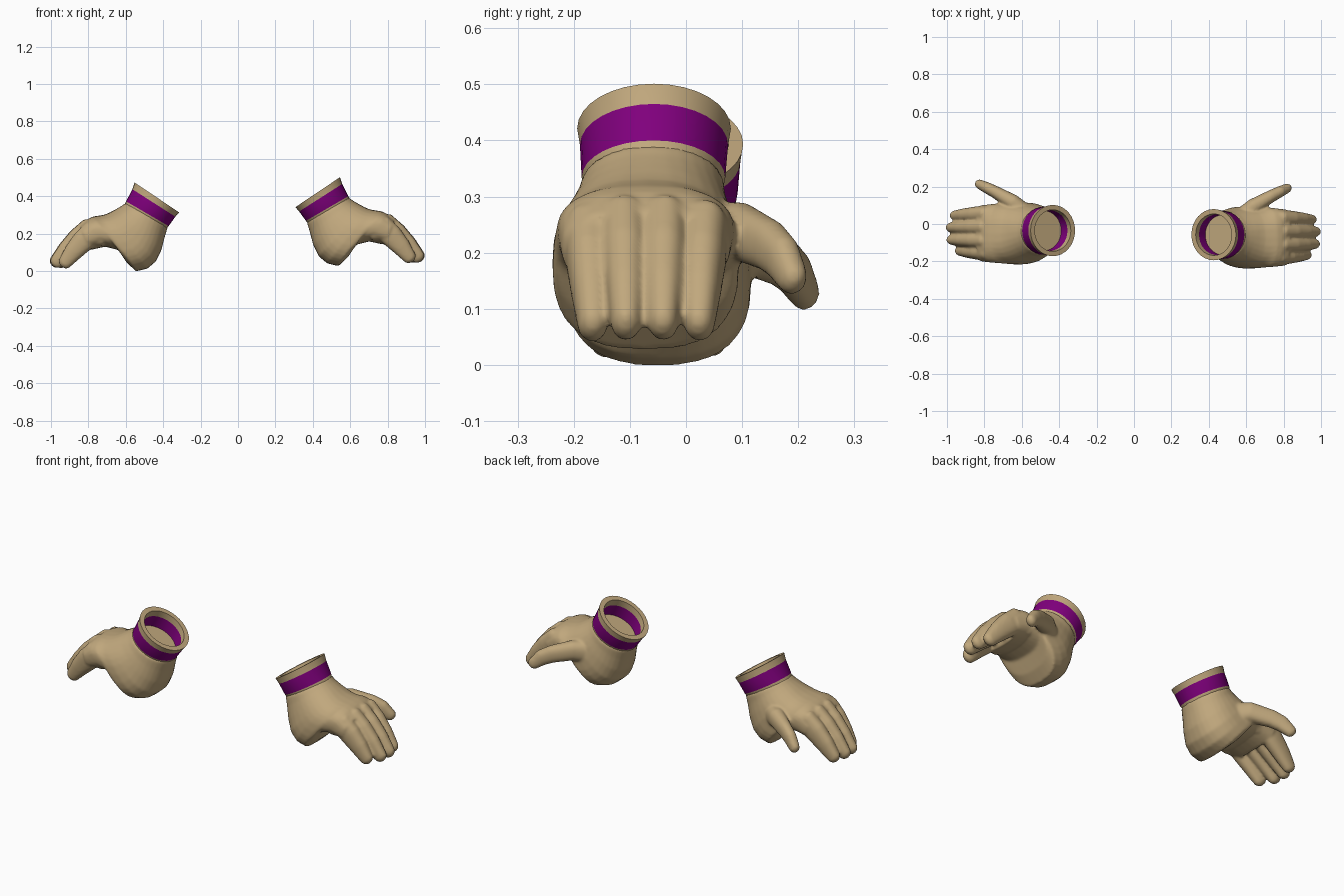
import bpy, bmesh, math
from mathutils import Vector

if "Cube" in bpy.data.objects:
    bpy.data.objects.remove(bpy.data.objects["Cube"])


def material(name, colour):
    m = bpy.data.materials.new(name)
    m.use_nodes = True
    m.diffuse_color = (*colour, 1)
    m.node_tree.nodes["Principled BSDF"].inputs["Base Color"].default_value = (*colour, 1)
    return m


TAN = material("tan_leather", (0.53, 0.39, 0.205))
PURPLE = material("purple_trim", (0.215, 0.0, 0.205))
SIDES = 32


def ring(centre, a, b, power=2.0):
    """Superellipse points around centre, spanned by half-axes a and b."""
    pts = []
    for i in range(SIDES):
        t = 2 * math.pi * i / SIDES
        c, s = math.cos(t), math.sin(t)
        pts.append(centre + a * math.copysign(abs(c) ** (2 / power), c)
                   + b * math.copysign(abs(s) ** (2 / power), s))
    return pts


def section(top, bottom, y, half, power=2.0, scale=1.0):
    """Ring through a top and a bottom point of the side profile (x, z)."""
    p, q = Vector((top[0], y, top[1])), Vector((bottom[0], y, bottom[1]))
    return ring((p + q) / 2, (p - q) / 2 * scale, Vector((0, half * scale, 0)), power)


def loft(bm, rings, cap_start=True):
    """Skin the rings and return the faces of each span."""
    loops = [[bm.verts.new(p) for p in r] for r in rings]
    spans = []
    for a, b in zip(loops, loops[1:]):
        spans.append([bm.faces.new((a[i], a[(i + 1) % SIDES], b[(i + 1) % SIDES], b[i]))
                      for i in range(SIDES)])
    if cap_start:
        bm.faces.new(loops[0][::-1])
    bm.faces.new(loops[-1])
    return spans


def digit(bm, path, widths, heights):
    """Rounded finger following a path of points."""
    pts = [Vector(p) for p in path]
    rings = []
    for i, p in enumerate(pts):
        d = (pts[min(i + 1, len(pts) - 1)] - pts[max(i - 1, 0)]).normalized()
        side = Vector((0, 0, 1)).cross(d).normalized()
        up = d.cross(side)
        rings.append(ring(p, up * heights[i], side * widths[i], 2.3))
    # rounded tip
    for f in (0.5, 0.85, 1.0):
        k = math.sqrt(1 - f * f) + 0.05
        rings.append(ring(p + d * heights[-1] * f, up * heights[-1] * k, side * widths[-1] * k))
    loft(bm, rings)


def finish(bm, name, side, shift):
    for v in bm.verts:
        v.co.x *= side
        v.co += Vector(shift)
    bmesh.ops.recalc_face_normals(bm, faces=bm.faces[:])
    mesh = bpy.data.meshes.new(name)
    bm.to_mesh(mesh)
    bm.free()
    obj = bpy.data.objects.new(name, mesh)
    bpy.context.collection.objects.link(obj)
    mesh.materials.append(TAN)
    mesh.materials.append(PURPLE)
    bpy.ops.object.select_all(action="DESELECT")
    obj.select_set(True)
    bpy.context.view_layer.objects.active = obj
    bpy.ops.object.shade_smooth_by_angle(angle=math.radians(40))
    return obj


def build_hand(label, side, shift):
    bm = bmesh.new()
    # wrist, heel and palm: top point, bottom point, centre y, half width, squareness
    palm = [
        ((0.6, 0.365), (0.376, 0.232), -0.037, 0.126, 2.0),
        ((0.622, 0.348), (0.392, 0.18), -0.04, 0.133, 2.1),
        ((0.65, 0.332), (0.41, 0.11), -0.043, 0.147, 2.2),
        ((0.685, 0.313), (0.44, 0.05), -0.047, 0.16, 2.4),
        ((0.71, 0.302), (0.485, 0.012), -0.05, 0.166, 2.5),
        ((0.735, 0.297), (0.545, -0.002), -0.05, 0.166, 2.6),
        ((0.755, 0.294), (0.595, 0.045), -0.05, 0.164, 2.6),
        ((0.775, 0.291), (0.64, 0.112), -0.05, 0.16, 2.6),
        ((0.8, 0.28), (0.71, 0.13), -0.05, 0.157, 2.6),
        ((0.845, 0.245), (0.79, 0.112), -0.05, 0.15, 2.6),
    ]
    loft(bm, [section(*p) for p in palm])
    # four fingers curling down: y, reach and knuckle drop
    for y, reach, drop in ((0.06, 0.975, 0.012), (-0.014, 1.0, 0), (-0.09, 0.995, 0),
                           (-0.158, 0.945, 0.02)):
        k = (reach - 0.72) / 0.28
        profile = [(0.0, 0.215), (0.085, 0.212), (0.135, 0.17), (0.2, 0.108), (0.249, 0.054)]
        path = [(0.72 + dx * k, -0.05 + (y + 0.05) * (1 - 0.5 * dx), z - drop * (1 - 3.5 * dx))
                for dx, z in profile]
        digit(bm, path, (0.042, 0.042, 0.041, 0.035, 0.028), (0.06, 0.066, 0.06, 0.05, 0.038))
    # thumb
    digit(bm, [(0.57, 0.04, 0.195), (0.65, 0.118, 0.21), (0.74, 0.17, 0.185),
               (0.785, 0.193, 0.163), (0.82, 0.21, 0.13)],
          (0.055, 0.042, 0.033, 0.03, 0.026), (0.065, 0.052, 0.046, 0.042, 0.032))
    hand = finish(bm, label + "_hand", side, shift)
    # fuse digits and palm into one soft skin
    remesh = hand.modifiers.new("fuse", "REMESH")
    remesh.mode = "VOXEL"
    remesh.voxel_size = 0.007
    remesh.use_smooth_shade = True
    soften = hand.modifiers.new("soften", "SMOOTH")
    soften.factor = 0.5
    soften.iterations = 6


def build_cuff(label, side, shift):
    bm = bmesh.new()
    # side-profile lines of the cuff, from rim to wrist
    rim = ((0.553, 0.473), (0.315, 0.313), -0.035, 0.137)
    lip = ((0.565, 0.437), (0.335, 0.29), -0.035, 0.132)
    hem = ((0.598, 0.372), (0.371, 0.24), -0.036, 0.128)
    tuck = ((0.605, 0.36), (0.382, 0.226), -0.036, 0.12)
    outside = [section(*s, 2.0, 1.0) for s in (tuck, hem, lip, rim)]
    inside = [section(*s, 2.0, k) for s, k in ((rim, 0.81), (lip, 0.82), (hem, 0.84))]
    spans = loft(bm, outside + inside, cap_start=False)
    # trim band, outside and inside
    for index in (1, 5):
        for face in spans[index]:
            face.material_index = 1
    finish(bm, label + "_cuff", side, shift)


for label, side, shift in (("right", -1, (0, 0, 0)), ("left", 1, (-0.008, -0.022, 0.028))):
    build_hand(label, side, shift)
    build_cuff(label, side, shift)
